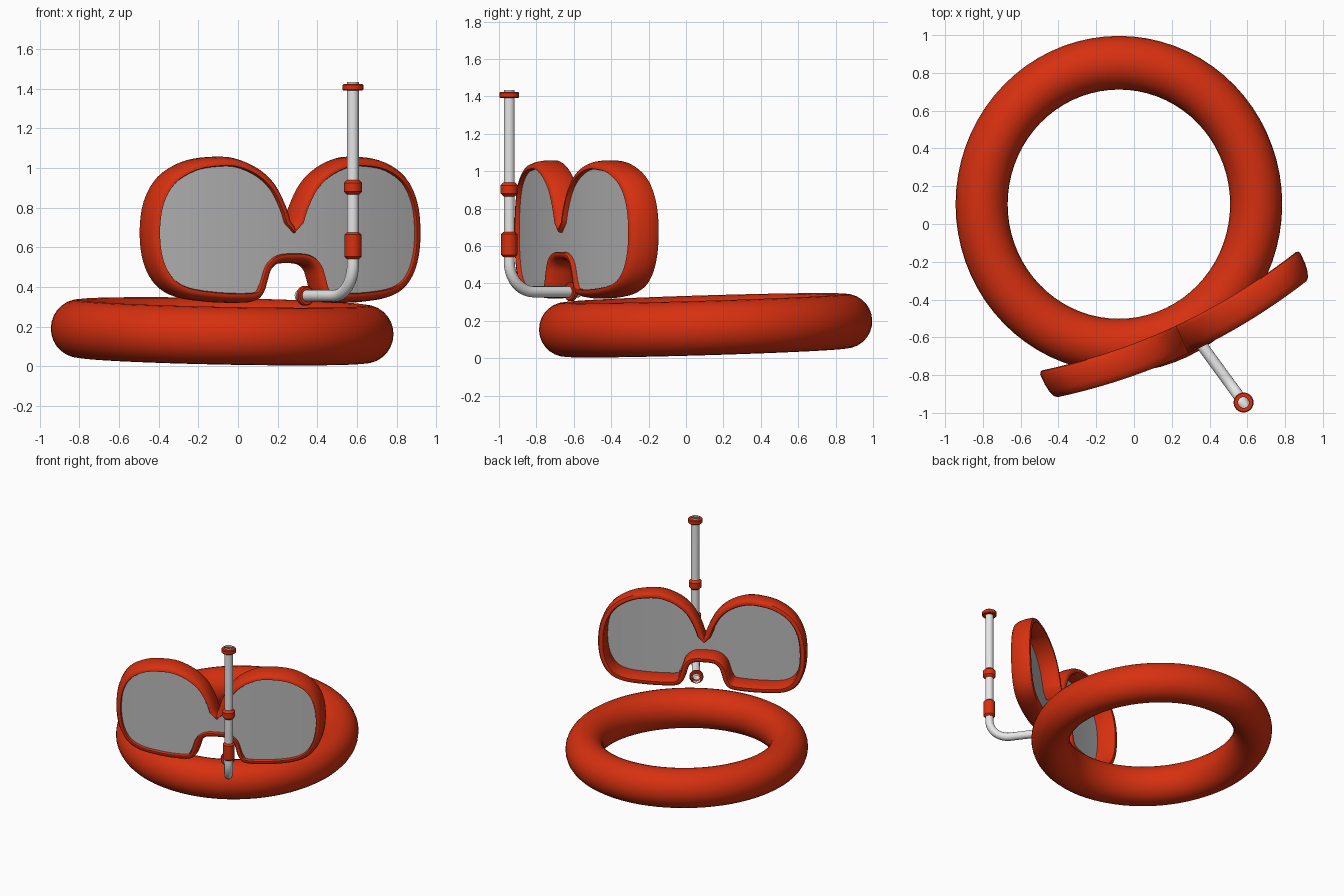
import bpy, bmesh, math
from mathutils import Vector, Matrix

cube = bpy.data.objects.get("Cube")
if cube:
    bpy.data.objects.remove(cube)


def material(name, rgb):
    m = bpy.data.materials.new(name)
    m.use_nodes = True
    m.diffuse_color = (*rgb, 1)
    m.node_tree.nodes["Principled BSDF"].inputs["Base Color"].default_value = (*rgb, 1)
    return m


RED = material("red rubber", (0.68, 0.03, 0.005))
WHITE = material("white plastic", (0.8, 0.8, 0.8))
GLASS = material("grey lens", (0.48, 0.48, 0.48))


def finish(obj, mat, angle=40):
    obj.data.materials.clear()
    obj.data.materials.append(mat)
    bpy.ops.object.select_all(action="DESELECT")
    obj.select_set(True)
    bpy.context.view_layer.objects.active = obj
    bpy.ops.object.shade_smooth_by_angle(angle=math.radians(angle))
    return obj


def mesh_object(name, bm, mat):
    bmesh.ops.recalc_face_normals(bm, faces=bm.faces)
    me = bpy.data.meshes.new(name)
    bm.to_mesh(me)
    bm.free()
    obj = bpy.data.objects.new(name, me)
    bpy.context.collection.objects.link(obj)
    return finish(obj, mat)


def skin(bm, rows, close_rows=False, close_cols=False):
    """Quads between neighbouring rows of points."""
    grid = [[bm.verts.new(p) for p in row] for row in rows]
    n, k = len(grid), len(grid[0])
    for i in range(n if close_rows else n - 1):
        for j in range(k if close_cols else k - 1):
            a, b = grid[i], grid[(i + 1) % n]
            bm.faces.new((a[j], a[(j + 1) % k], b[(j + 1) % k], b[j]))


# Swim ring, slightly tilted
bpy.ops.mesh.primitive_torus_add(major_segments=72, minor_segments=28,
                                 major_radius=0.738, minor_radius=0.14,
                                 location=(-0.08, 0.105, 0.176), rotation=(0.03, 0.02, 0))
ring = bpy.context.object
ring.name = "swim_ring"
ring.scale = (0.985, 1.015, 1.04)
finish(ring, RED, 60)

# Mask outline, right half, from the top notch round to the nose arch
HALF = [(0, 0.72), (0.03, 0.81), (0.09, 0.92), (0.18, 1.0), (0.3, 1.05), (0.42, 1.055),
        (0.55, 1.03), (0.67, 0.955), (0.74, 0.83), (0.76, 0.67), (0.74, 0.52),
        (0.68, 0.41), (0.58, 0.35), (0.42, 0.325), (0.27, 0.32), (0.19, 0.33),
        (0.15, 0.37), (0.13, 0.43), (0.11, 0.485), (0.07, 0.515), (0, 0.52)]
STEPS = 4


def smooth_loop():
    pts = [Vector(p) for p in HALF + [(-u, z) for u, z in HALF[-2:0:-1]]]
    n, out = len(pts), []
    for i in range(n):
        a, b, c, d = (pts[(i + k) % n] for k in (-1, 0, 1, 2))
        if i == 0:                       # keep the notch sharp
            a = b
        if i == n - 1:
            d = c
        for s in range(STEPS):
            t = s / STEPS
            out.append(0.5 * (2 * b + (c - a) * t + (2 * a - 5 * b + 4 * c - d) * t ** 2
                              + (3 * b - a - 3 * c + d) * t ** 3))
    return out


LOOP = smooth_loop()


def inset(i, amount):
    t = LOOP[(i + 1) % len(LOOP)] - LOOP[i - 1]
    if i == 0:
        t = Vector((1, 0))
    return LOOP[i] + Vector((t.y, -t.x)).normalized() * amount


YAW = Matrix.Rotation(math.radians(25), 3, "Z")


def place(u, z, depth):
    """Mask space to world space, with the mask bowed forwards in the middle."""
    bow = -0.09 * (1 - (u / 0.76) ** 2)
    return YAW @ Vector((u, depth + bow, 0)) + Vector((0.2175, -0.53, z))


# Mask frame: (depth, inset) section swept round the outline
SECTION = [(-0.08, 0.033), (-0.07, 0.018), (-0.04, 0.006), (0, 0), (0.06, 0), (0.075, 0.008),
           (0.08, 0.02), (0.08, 0.036), (0.065, 0.046), (-0.07, 0.048), (-0.08, 0.044)]
bm = bmesh.new()
skin(bm, [[place(*inset(i, s), d) for d, s in SECTION] for i in range(len(LOOP))], True, True)
mesh_object("mask_frame", bm, RED)

# Lens: strips between the upper and lower edges of the opening
edge = [inset(i, 0.044) for i in range((len(HALF) - 1) * STEPS + 1)]
tip = max(range(len(edge)), key=lambda i: edge[i].x)
upper, lower = edge[:tip + 1], edge[:tip - 1:-1][::1]
lower = list(reversed(edge[tip:]))


def height(points, u):
    for p, q in zip(points, points[1:]):
        if p.x <= u <= q.x:
            return p.y + (q.y - p.y) * (u - p.x) / max(q.x - p.x, 1e-6)
    return points[-1].y


bm = bmesh.new()
rows = []
for i in range(-32, 33):
    side = math.copysign(1, i)
    u = edge[tip].x * math.sin(abs(i) / 32 * math.pi / 2)
    top, low = height(upper, u), height(lower, u)
    rows.append([place(side * u, low + (top - low) * k / 6, -0.055) for k in range(7)])
skin(bm, rows)
bmesh.ops.remove_doubles(bm, verts=bm.verts, dist=1e-5)
mesh_object("mask_lens", bm, GLASS)

# Snorkel tube: straight pipe with a bend towards the mouth
PIPE = Vector((0.58, -0.945, 0))
MOUTH = Vector((0.31, -0.575, 0.355))
along = Vector((MOUTH.x - PIPE.x, MOUTH.y - PIPE.y, 0)).normalized()
BEND = 0.16
path = [PIPE + Vector((0, 0, 1.435))]
for k in range(11):
    a = k / 10 * math.pi / 2
    path.append(PIPE + along * BEND * (1 - math.cos(a))
                + Vector((0, 0, MOUTH.z + BEND * (1 - math.sin(a)))))
path.append(MOUTH)
curve = bpy.data.curves.new("snorkel_tube", "CURVE")
curve.dimensions = "3D"
curve.bevel_depth = 0.03
curve.bevel_resolution = 5
spline = curve.splines.new("POLY")
spline.points.add(len(path) - 1)
for point, p in zip(spline.points, path):
    point.co = (*p, 1)
tube = bpy.data.objects.new("snorkel_tube", curve)
bpy.context.collection.objects.link(tube)
bpy.context.view_layer.objects.active = tube
tube.select_set(True)
bpy.ops.object.select_all(action="DESELECT")
tube.select_set(True)
bpy.ops.object.convert(target="MESH")
finish(bpy.context.object, WHITE, 50)


# Collars: closed bands with chamfered rims
def collar(name, centre, axis, radius, length, chamfer):
    h, r = length / 2, radius
    profile = [(0.029, -h), (r - chamfer, -h), (r, chamfer - h),
               (r, h - chamfer), (r - chamfer, h), (0.029, h)]
    turn = axis.to_track_quat("Z", "Y")
    band = bmesh.new()
    skin(band, [[centre + turn @ Vector((q * math.cos(a), q * math.sin(a), z)) for q, z in profile]
                for a in (2 * math.pi * k / 24 for k in range(24))], True, True)
    mesh_object(name, band, RED)


UP = Vector((0, 0, 1))
for name, z, radius, length, chamfer in [("top_flange", 1.407, 0.053, 0.032, 0.005),
                                         ("middle_collar", 0.903, 0.046, 0.075, 0.016),
                                         ("lower_collar", 0.608, 0.043, 0.135, 0.012)]:
    collar(name, PIPE + UP * z, UP, radius, length, chamfer)
collar("mouth_collar", MOUTH - along * 0.05, along, 0.05, 0.03, 0.006)
